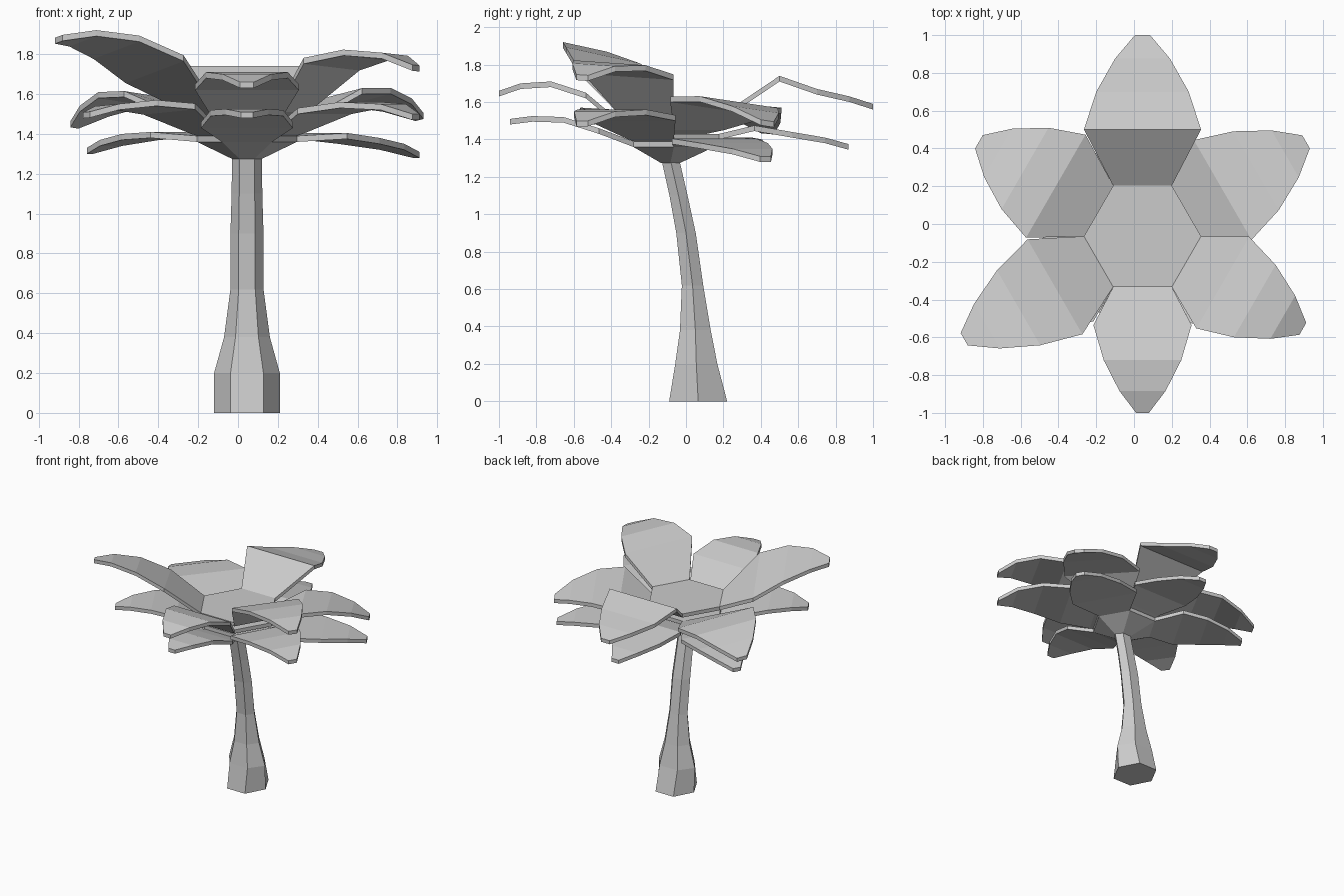
import bpy, bmesh, math
from mathutils import Vector

if "Cube" in bpy.data.objects:
    bpy.data.objects.remove(bpy.data.objects["Cube"])

CX, CY = 0.045, -0.065
THICK = 0.03


def finish(bm, name):
    bmesh.ops.remove_doubles(bm, verts=bm.verts, dist=0.0005)
    bmesh.ops.recalc_face_normals(bm, faces=bm.faces)
    me = bpy.data.meshes.new(name)
    bm.to_mesh(me)
    bm.free()
    ob = bpy.data.objects.new(name, me)
    bpy.context.collection.objects.link(ob)
    return ob


def hexagon(bm, x, y, z, rx, ry):
    return [bm.verts.new((x + rx * math.cos(k * math.pi / 3),
                          y + ry * math.sin(k * math.pi / 3), z)) for k in range(6)]


def bridge(bm, a, b, skip=()):
    n = len(a)
    for i in range(n):
        if i not in skip:
            bm.faces.new((a[i], a[(i + 1) % n], b[(i + 1) % n], b[i]))


# Trunk: bent six-sided column (z, centre y, x radius, y radius)
bm = bmesh.new()
rings = [hexagon(bm, 0.045, y, z, rx, ry) for z, y, rx, ry in (
    (0, 0.065, 0.165, 0.179), (0.2, 0.055, 0.165, 0.13), (0.38, 0.05, 0.115, 0.095),
    (0.62, 0.035, 0.083, 0.066), (0.9, 0.0, 0.083, 0.06), (1.1, -0.04, 0.077, 0.056),
    (1.29, -0.083, 0.075, 0.055))]
for a, b in zip(rings, rings[1:]):
    bridge(bm, a, b)
bm.faces.new(rings[0])
bm.faces.new(rings[-1])
finish(bm, "trunk")


# Crown tier: six-sided cup whose alternate sides extend into fronds
def tier(name, z, z_low, leaves, r=0.31):
    bm = bmesh.new()
    top = hexagon(bm, CX, CY, z, r, r)
    low = hexagon(bm, CX, CY, z - THICK, r, r)
    neck = hexagon(bm, CX, CY - 0.018, z_low, 0.075, 0.06)
    sides = [leaf[0] // 60 for leaf in leaves]
    bridge(bm, top, low, sides)
    bridge(bm, low, neck)
    bm.faces.new(top)
    bm.faces.new(neck)
    for ang, s_wide, s_tip, half, heights, roll in leaves:
        a = math.radians(ang)
        d = Vector((math.cos(a), math.sin(a), 0))
        p = Vector((-d.y, d.x, 0))
        rows = [(r * math.cos(math.pi / 6), r / 2, z, 0)]
        for t, w, h in zip((0, 0.4, 0.75, 1), (1, 0.79, 0.47, 0.13), heights):
            rows.append((s_wide + t * (s_tip - s_wide), half * w, h, roll))
        prev = None
        for s, w, h, tilt in rows:
            ring = []
            for side, dz in ((-1, 0), (1, 0), (1, -THICK), (-1, -THICK)):
                ring.append(bm.verts.new(Vector((CX, CY, h + dz + tilt * side * w))
                                         + d * s + p * side * w))
            if prev:
                bridge(bm, prev, ring)
            prev = ring
        bm.faces.new(prev)
    finish(bm, name)


# Leaf: angle, wide distance, tip distance, half width, heights, roll
tier("top_fronds", 1.54, 1.45, [
    (90, 0.565, 1.065, 0.31, (1.74, 1.67, 1.63, 1.59), 0),
    (210, 0.535, 1.09, 0.29, (1.74, 1.85, 1.895, 1.89), 0.19),
    (330, 0.49, 0.98, 0.28, (1.765, 1.81, 1.80, 1.745), -0.06)])
tier("upper_fronds", 1.48, 1.40, [
    (270, 0.47, 0.935, 0.26, (1.65, 1.71, 1.70, 1.66), 0),
    (150, 0.53, 1.0, 0.315, (1.59, 1.59, 1.53, 1.46), 0.08),
    (30, 0.49, 1.0, 0.305, (1.59, 1.60, 1.56, 1.50), -0.13)])
tier("middle_fronds", 1.43, 1.34, [
    (90, 0.43, 0.935, 0.25, (1.475, 1.44, 1.41, 1.375), 0),
    (210, 0.45, 0.93, 0.26, (1.54, 1.56, 1.545, 1.51), 0.05),
    (330, 0.45, 0.98, 0.27, (1.53, 1.56, 1.55, 1.50), 0)], 0.28)
tier("lower_fronds", 1.39, 1.275, [
    (270, 0.40, 0.875, 0.23, (1.46, 1.52, 1.525, 1.51), 0),
    (150, 0.42, 0.91, 0.24, (1.41, 1.40, 1.37, 1.33), 0),
    (30, 0.43, 0.98, 0.26, (1.405, 1.38, 1.35, 1.31), 0)], 0.25)
